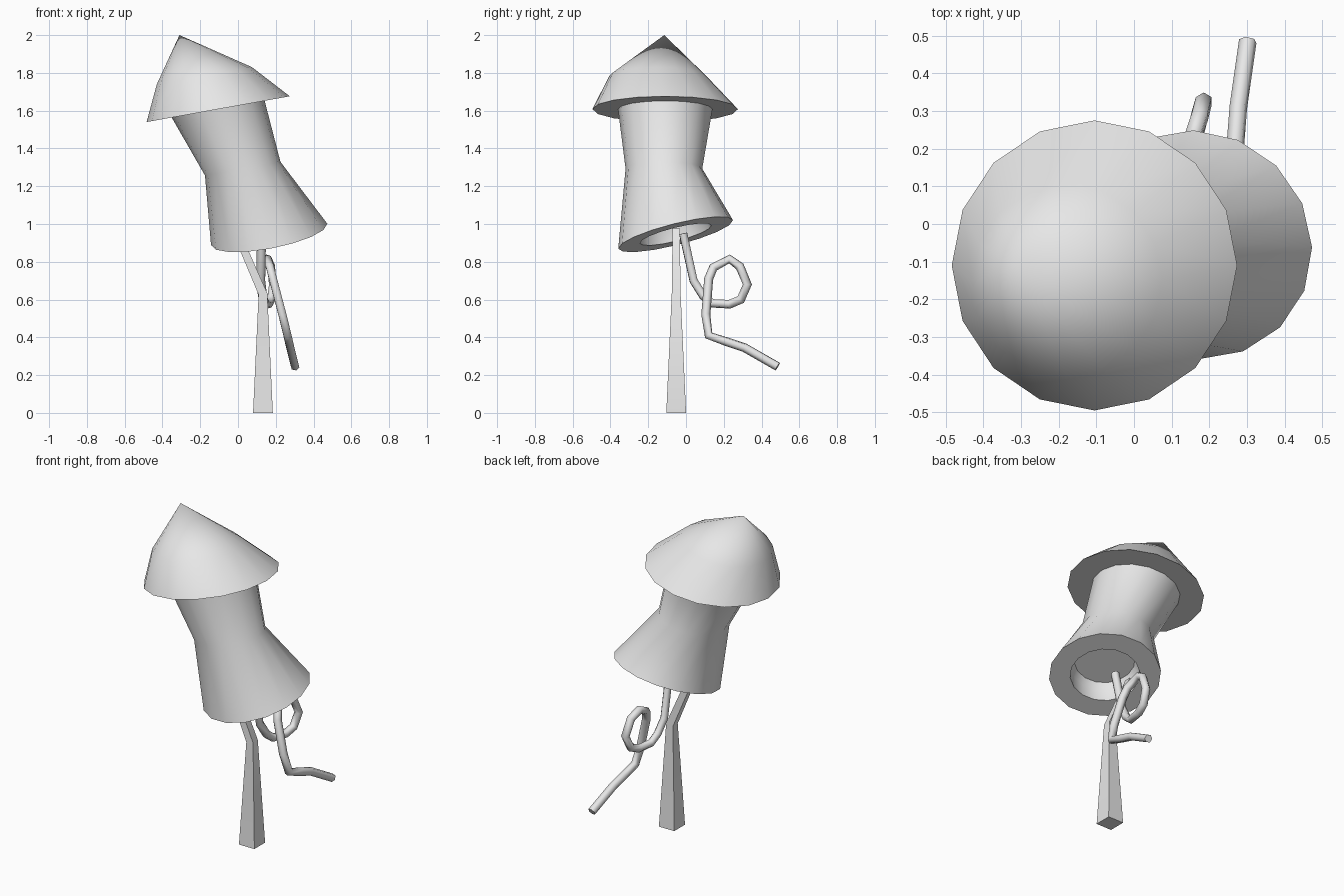
import bpy, bmesh, math
from mathutils import Vector

cube = bpy.data.objects.get("Cube")
if cube:
    bpy.data.objects.remove(cube)

grey = bpy.data.materials.new("plain grey")
grey.use_nodes = True
tone = (0.8, 0.8, 0.8, 1)
grey.diffuse_color = tone
grey.node_tree.nodes["Principled BSDF"].inputs["Base Color"].default_value = tone


def ring(bm, centre, normal, radius, sides, turn=0.0):
    """Add a loop of vertices facing along normal."""
    rot = Vector((0, 0, 1)).rotation_difference(Vector(normal))
    verts = []
    for i in range(sides):
        a = turn + math.tau * i / sides
        p = rot @ Vector((radius * math.cos(a), radius * math.sin(a), 0))
        verts.append(bm.verts.new(Vector(centre) + p))
    return verts


def loft(name, rings, sides, tip=None, turn=0.0, smooth=50):
    """Skin a series of (centre, normal, radius) rings and close both ends."""
    bm = bmesh.new()
    loops = [ring(bm, c, n, r, sides, turn) for c, n, r in rings]
    for low, high in zip(loops, loops[1:]):
        for i in range(sides):
            j = (i + 1) % sides
            bm.faces.new((low[i], low[j], high[j], high[i]))
    bm.faces.new(loops[0][::-1])
    if tip:
        top = bm.verts.new(tip)
        for i in range(sides):
            bm.faces.new((loops[-1][i], loops[-1][(i + 1) % sides], top))
    else:
        bm.faces.new(loops[-1])
    bmesh.ops.recalc_face_normals(bm, faces=bm.faces)
    mesh = bpy.data.meshes.new(name)
    bm.to_mesh(mesh)
    bm.free()
    mesh.materials.append(grey)
    obj = bpy.data.objects.new(name, mesh)
    bpy.context.collection.objects.link(obj)
    bpy.ops.object.select_all(action="DESELECT")
    obj.select_set(True)
    bpy.context.view_layer.objects.active = obj
    bpy.ops.object.shade_smooth_by_angle(angle=math.radians(smooth))
    return obj


# Tilted directions shared by the cap, waist and flared base
lean = Vector((-0.18, 0, 1)).normalized()
base_dir = Vector((-0.18, -0.24, 0.95)).normalized()
neck = Vector((-0.105, -0.11, 1.608))
base = Vector((0.165, -0.055, 0.945))

# Pointed cap with a slightly bulging side
loft("nose_cap", [(neck, lean, 0.385), ((-0.178, -0.15, 1.785), lean, 0.256)],
     16, tip=(-0.31, -0.115, 2.0))

# Pinched body with a hollow in its flared base
loft("body", [
    (base + base_dir * 0.12, base_dir, 0.17),
    (base + base_dir * 0.08, base_dir, 0.19),
    (base, base_dir, 0.195),
    (base, base_dir, 0.313),
    ((0.025, -0.117, 1.293), lean, 0.203),
    (neck, lean, 0.25)], 16)

# Square tapering stick with a bent upper end
up = (0, 0, 1)
loft("stick", [
    ((0.132, -0.052, 0), up, 0.074),
    ((0.132, -0.052, 0.63), (-0.2, 0, 1), 0.033),
    ((-0.015, -0.052, 0.97), (-0.4, 0, 1), 0.027)], 4, turn=math.pi / 4)

# Looping fuse cord
path = [Vector(p) for p in (
    (0.125, -0.015, 0.95), (0.12, 0.04, 0.70), (0.13, 0.09, 0.62),
    (0.14, 0.14, 0.58), (0.16, 0.23, 0.575), (0.175, 0.29, 0.60),
    (0.185, 0.325, 0.68), (0.175, 0.285, 0.775), (0.155, 0.23, 0.815),
    (0.17, 0.145, 0.77), (0.185, 0.12, 0.71), (0.235, 0.105, 0.52),
    (0.262, 0.12, 0.41), (0.27, 0.22, 0.375), (0.277, 0.31, 0.345),
    (0.302, 0.485, 0.245))]
curve = bpy.data.curves.new("fuse", "CURVE")
curve.dimensions = "3D"
curve.bevel_depth = 0.024
curve.bevel_resolution = 1
curve.use_fill_caps = True
curve.materials.append(grey)
spline = curve.splines.new("POLY")
spline.points.add(len(path) - 1)
for point, p in zip(spline.points, path):
    point.co = (*p, 1)
spline.use_smooth = True
fuse = bpy.data.objects.new("fuse", curve)
bpy.context.collection.objects.link(fuse)
